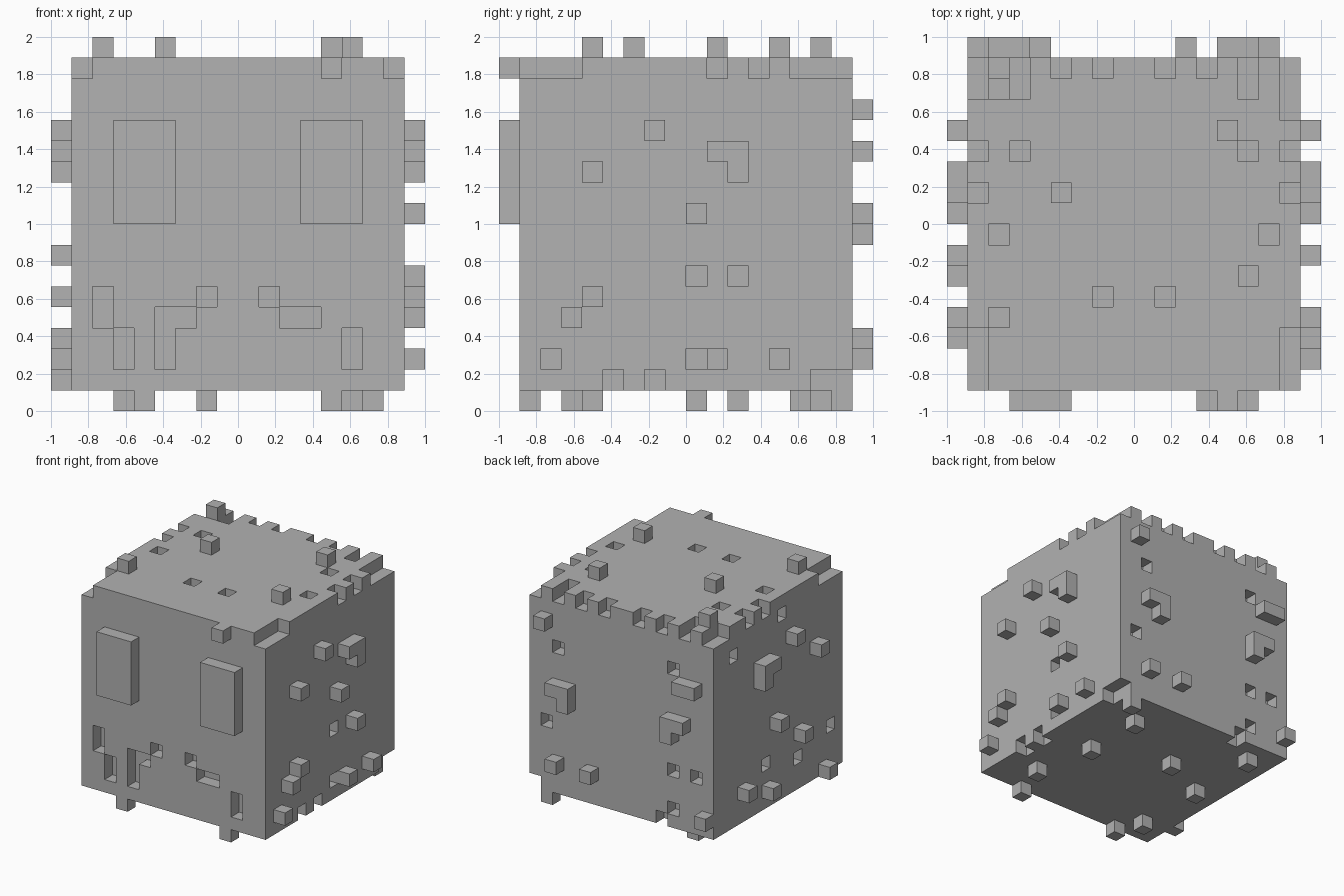
import bpy
import bmesh
from mathutils import Vector

# Remove the default cube only
default = bpy.data.objects.get("Cube")
if default:
    bpy.data.objects.remove(default, do_unlink=True)

GRID = 18                  # cells along each side, including the raised layer
CELL = 2 / GRID
LOW, HIGH = 1, GRID - 2    # outermost layers of the main body
OUT_LOW, OUT_HIGH = 0, GRID - 1
X, Y, Z = range(3)

stone = bpy.data.materials.new("plain_grey")
stone.use_nodes = True
grey = (0.445, 0.445, 0.445, 1)
stone.diffuse_color = grey
stone.node_tree.nodes["Principled BSDF"].inputs["Base Color"].default_value = grey


def box(xs, ys, zs):
    """Cells in a block given by inclusive (first, last) ranges."""
    span = [range(a, b + 1) for a, b in (xs, ys, zs)]
    return {(x, y, z) for x in span[X] for y in span[Y] for z in span[Z]}


def layer(axis, level, pairs):
    """Cells lying in one layer, given by their other two coordinates."""
    cells = set()
    for pair in pairs:
        cell = list(pair)
        cell.insert(axis, level)
        cells.add(tuple(cell))
    return cells


# Main body
body = box((LOW, HIGH), (LOW, HIGH), (LOW, HIGH))

# Pits one cell deep, face by face
pits_front = layer(Y, LOW, [(2, 4), (2, 5), (3, 2), (3, 3), (5, 2), (5, 3), (5, 4), (6, 4),
                            (7, 5), (10, 5), (11, 4), (12, 4), (14, 2), (14, 3)])
pits_back = layer(Y, HIGH, [(14, 12), (4, 13), (15, 6), (4, 5), (2, 5), (4, 2), (5, LOW)])
pits_left = layer(X, HIGH, [(9, 6), (9, 2), (5, LOW), (7, LOW)])
pits_right = layer(X, LOW, [(14, 14), (8, 15), (10, 4), (6, 3), (2, 4)])
pits_top = layer(Z, HIGH, [(3, 12), (2, 8), (7, 5), (10, 5), (15, 8), (14, 12)])

# Notches along the top rim and at the corners
rim = (HIGH, HIGH)
notches = set()
for side in (LOW, HIGH):
    notches |= box((side, side), (LOW, 3), rim)
    notches |= layer(X, side, [(10, HIGH), (12, HIGH)])
notches |= layer(Y, HIGH, [(x, HIGH) for x in (5, 7, 10, 12)])
for x in (3, 14, LOW):
    notches |= box((x, x), (15, HIGH), rim)
notches |= box(rim, (14, HIGH), rim)
notches |= box(rim, (15, HIGH), (LOW, LOW))

body -= pits_front | pits_back | pits_left | pits_right | pits_top | notches

# Raised parts
parts = {
    "body": body,
    "right_eye": box((3, 5), (OUT_LOW, OUT_LOW), (9, 13)),
    "left_eye": box((12, 14), (OUT_LOW, OUT_LOW), (9, 13)),
    "front_stud": layer(Y, OUT_LOW, [(13, HIGH)]),
    "back_studs": layer(Y, OUT_HIGH, [(15, 14), (13, 9), (14, 9), (13, 8), (2, 12), (3, 12),
                                      (3, 9), (4, 9), (4, 8), (14, 3), (11, 3), (1, 2)]),
    "left_studs": layer(X, OUT_HIGH, [(7, 13), (4, 11), (10, 12), (11, 12), (11, 11), (9, 9),
                                      (11, 6), (4, 5), (3, 4), (2, 2), (10, 2), (13, 2)]),
    "right_studs": layer(X, OUT_LOW, [(7, 13), (4, 11), (10, 12), (11, 12), (11, 11), (9, 7),
                                      (6, 5), (3, 1), (13, 3), (10, 2)]),
    "top_studs": layer(Z, OUT_HIGH, [(2, 4), (14, 6), (5, 10), (13, 13), (2, 15)]),
    "bottom_studs": layer(Z, OUT_LOW, [(13, 14), (13, 9), (14, 4), (13, 1), (7, 11), (3, 9),
                                       (3, 15), (3, 3), (4, 1), (15, HIGH)]),
}
solid = set().union(*parts.values())


def build(name, cells):
    """Make one object from the exposed sides of its cells."""
    bm = bmesh.new()
    corners = {}

    def corner(point):
        if point not in corners:
            corners[point] = bm.verts.new(Vector(point) * CELL - Vector((1, 1, 0)))
        return corners[point]

    for cell in sorted(cells):
        for axis in (X, Y, Z):
            u, v = (axis + 1) % 3, (axis + 2) % 3
            for step in (-1, 1):
                neighbour = list(cell)
                neighbour[axis] += step
                if tuple(neighbour) in solid:
                    continue
                loop = []
                for du, dv in ((0, 0), (1, 0), (1, 1), (0, 1)):
                    point = list(cell)
                    point[axis] += step > 0
                    point[u] += du
                    point[v] += dv
                    loop.append(corner(tuple(point)))
                bm.faces.new(loop if step > 0 else loop[::-1])

    mesh = bpy.data.meshes.new(name)
    bm.to_mesh(mesh)
    bm.free()
    mesh.materials.append(stone)
    bpy.context.collection.objects.link(bpy.data.objects.new(name, mesh))


for part_name, part_cells in parts.items():
    build(part_name, part_cells)
